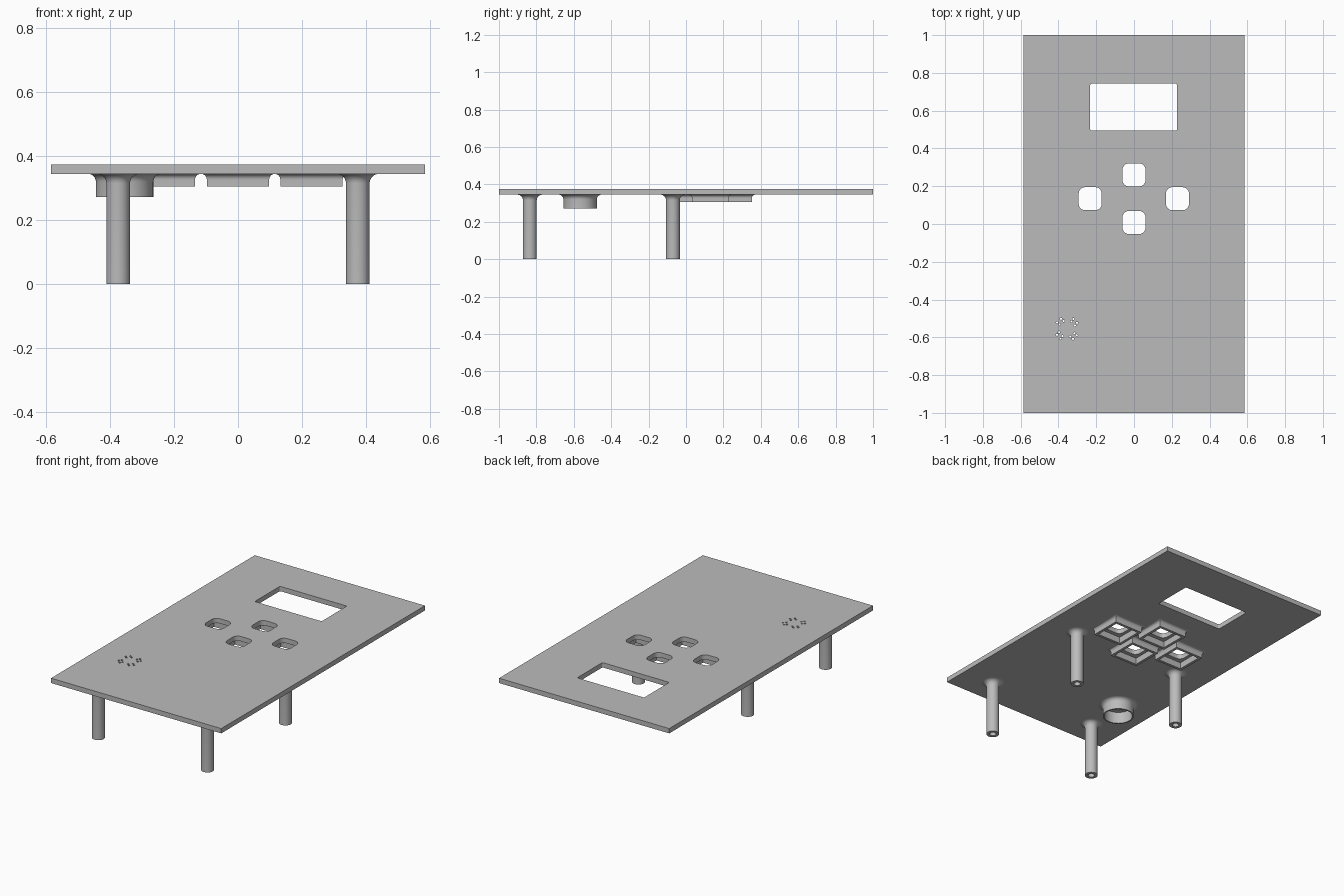
import bpy, bmesh, math

if "Cube" in bpy.data.objects:
    bpy.data.objects.remove(bpy.data.objects["Cube"])

PLATE_LOW, PLATE_TOP = 0.345, 0.375

grey = bpy.data.materials.new("light grey")
grey.diffuse_color = (0.5, 0.5, 0.5, 1)
grey.use_nodes = True
grey.node_tree.nodes["Principled BSDF"].inputs["Base Color"].default_value = grey.diffuse_color


def finish(name, bm, smooth=True):
    bmesh.ops.recalc_face_normals(bm, faces=bm.faces)
    mesh = bpy.data.meshes.new(name)
    bm.to_mesh(mesh)
    bm.free()
    mesh.materials.append(grey)
    ob = bpy.data.objects.new(name, mesh)
    bpy.context.collection.objects.link(ob)
    if smooth:
        bpy.ops.object.select_all(action='DESELECT')
        ob.select_set(True)
        bpy.context.view_layer.objects.active = ob
        bpy.ops.object.shade_smooth_by_angle(angle=math.radians(35))
    return ob


def sweep(name, x, y, profile, sides, cap_end=False):
    """Sweep a (radius, z) profile round a centre; four sides give a square."""
    bm = bmesh.new()
    grow = math.sqrt(2) if sides == 4 else 1
    rings = []
    for r, z in profile:
        angles = [2 * math.pi * (i + 0.5) / sides for i in range(sides)]
        rings.append([bm.verts.new((x + r * grow * math.cos(a),
                                    y + r * grow * math.sin(a), z)) for a in angles])
    for a, b in zip(rings, rings[1:]):
        for i in range(sides):
            j = (i + 1) % sides
            bm.faces.new((a[i], a[j], b[j], b[i]))
    if cap_end:
        bm.faces.new(rings[-1])
    return finish(name, bm)


def fillet(r, f, steps=6):
    """Profile points curving from the plate underside into an outer wall."""
    return [(r + f - f * math.sin(t), PLATE_LOW - f + f * math.cos(t))
            for t in (math.pi / 2 * k / steps for k in range(steps + 1))]


def rounded_rect(x, y, w, h, r, steps=6):
    pts = []
    for k, (sx, sy) in enumerate(((1, 1), (-1, 1), (-1, -1), (1, -1))):
        for i in range(steps + 1):
            a = math.pi / 2 * (k + i / steps)
            pts.append((x + sx * (w / 2 - r) + r * math.cos(a),
                        y + sy * (h / 2 - r) + r * math.sin(a)))
    return pts


# Openings: screen window, four buttons, sound holes
buttons = [(0, 0.26), (-0.232, 0.134), (0.23, 0.134), (0, 0.008)]
outlines = [rounded_rect(-0.002, 0.619, 0.46, 0.248, 0.008, 3)]
outlines += [rounded_rect(x, y, 0.122, 0.122, 0.034) for x, y in buttons]
SPK_X, SPK_Y = -0.355, -0.555
for quarter in range(4):
    for radius, turn in ((0.062, -14), (0.062, 12), (0.045, -22), (0.045, 14)):
        a = math.radians(45 + 90 * quarter + turn)
        cx, cy = SPK_X + radius * math.cos(a), SPK_Y + radius * math.sin(a)
        outlines.append([(cx + 0.006 * math.cos(t), cy + 0.006 * math.sin(t))
                         for t in (math.pi / 4 * i for i in range(8))])

# Panel: outer edge and openings filled, then given thickness
outlines.insert(0, [(-0.585, -1), (0.585, -1), (0.585, 1), (-0.585, 1)])
bm = bmesh.new()
edges = []
for pts in outlines:
    vs = [bm.verts.new((px, py, PLATE_LOW)) for px, py in pts]
    edges += [bm.edges.new((vs[i], vs[(i + 1) % len(vs)])) for i in range(len(vs))]
bmesh.ops.triangle_fill(bm, use_beauty=True, use_dissolve=False, edges=edges,
                        normal=(0, 0, 1))
ext = bmesh.ops.extrude_face_region(bm, geom=bm.faces[:], use_keep_orig=True)
bmesh.ops.translate(bm, vec=(0, 0, PLATE_TOP - PLATE_LOW),
                    verts=[g for g in ext["geom"] if isinstance(g, bmesh.types.BMVert)])
finish("panel", bm)

# Hollow screw posts with flared tops
for x in (-0.375, 0.375):
    for y in (-0.835, -0.07):
        sweep("screw_post", x, y,
              fillet(0.037, 0.03) + [(0.037, 0), (0.019, 0), (0.019, 0.2)],
              32, cap_end=True)

# Open square housings under the buttons
for x, y in buttons:
    sweep("button_housing", x, y - 0.005,
          fillet(0.0975, 0.018) + [(0.0975, 0.305), (0.081, 0.305), (0.081, PLATE_LOW)], 4)

# Speaker ring
sweep("speaker_ring", -0.355, -0.566,
      fillet(0.09, 0.025) + [(0.09, 0.272), (0.082, 0.272), (0.082, PLATE_LOW)], 48)
